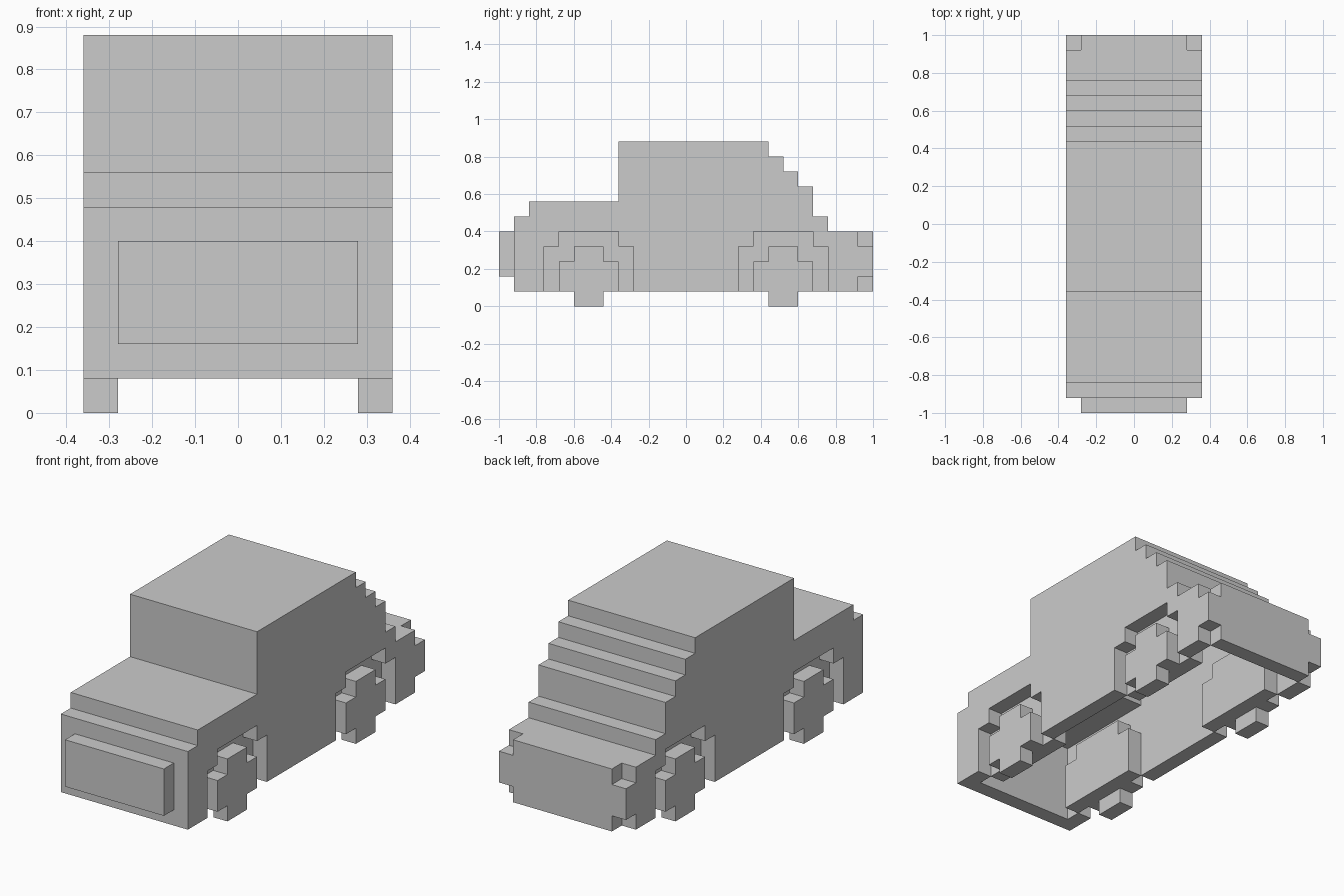
import bpy
import bmesh

U = 0.08           # one block
HALF = 0.36        # half of the body width
INNER = HALF - U   # inside of the side walls

cube = bpy.data.objects.get("Cube")
if cube:
    bpy.data.objects.remove(cube, do_unlink=True)

grey = bpy.data.materials.new("light grey")
grey.use_nodes = True
grey.diffuse_color = (0.6, 0.6, 0.6, 1)
grey.node_tree.nodes["Principled BSDF"].inputs["Base Color"].default_value = (0.6, 0.6, 0.6, 1)


def extrude(name, profile, x0, x1):
    """Extrude a side profile of (y, z) points from x0 to x1."""
    bm = bmesh.new()
    face = bm.faces.new([bm.verts.new((x0, y, z)) for y, z in profile])
    moved = bmesh.ops.extrude_face_region(bm, geom=[face])["geom"]
    verts = [v for v in moved if isinstance(v, bmesh.types.BMVert)]
    bmesh.ops.translate(bm, verts=verts, vec=(x1 - x0, 0, 0))
    bmesh.ops.recalc_face_normals(bm, faces=bm.faces)
    mesh = bpy.data.meshes.new(name)
    bm.to_mesh(mesh)
    bm.free()
    mesh.materials.append(grey)
    obj = bpy.data.objects.new(name, mesh)
    bpy.context.collection.objects.link(obj)
    return obj


def rect(y0, y1, z0, z1):
    return [(y0, z0), (y0, z1), (y1, z1), (y1, z0)]


def stairs(columns):
    """Stepped outline over (start, end, height) columns."""
    points = []
    for y0, y1, z in columns:
        points += [(y0, z), (y1, z)]
    return points


def arch(y):
    """Stepped wheel arch around y, open at the bottom."""
    return [(y - 3 * U, U), (y - 3 * U, 4 * U), (y - 2 * U, 4 * U), (y - 2 * U, 5 * U),
            (y + 2 * U, 5 * U), (y + 2 * U, 4 * U), (y + 3 * U, 4 * U), (y + 3 * U, U)]


def wheel(y):
    """Round block wheel: a square with its corners cut out."""
    a, b, c = U, 2 * U, 2 * U
    return [(y + p, c + q) for p, q in
            [(-a, -b), (-a, -a), (-b, -a), (-b, a), (-a, a), (-a, b),
             (a, b), (a, a), (b, a), (b, -a), (a, -a), (a, -b)]]


# Hood, roof and stepped back
steps = [(-0.92, -0.84, 0.48), (-0.84, -0.36, 0.56), (-0.36, 0.44, 0.88),
         (0.44, 0.52, 0.80), (0.52, 0.60, 0.72), (0.60, 0.68, 0.64), (0.68, 0.76, 0.48)]
top = stairs(steps)
axles = {"front": -0.52, "rear": 0.52}

# Side walls with the wheel arches and the tail tabs cut into their outline
tail = [(0.76, 0.40), (0.92, 0.40), (0.92, 0.32), (1, 0.32), (1, 0.16), (0.92, 0.16), (0.92, U)]
wall = [(-0.92, U)] + top + tail + arch(axles["rear"])[::-1] + arch(axles["front"])[::-1]

for side, s in (("left", 1), ("right", -1)):
    extrude(side + "_side_wall", wall, s * INNER, s * HALF)
    for end, y in axles.items():
        extrude(f"{end}_{side}_wheel", wheel(y), s * INNER, s * HALF)
        extrude(f"{end}_{side}_arch_lining", arch(y), s * (INNER - U), s * INNER)

# Hollow shell between the side walls, one block thick
inside = stairs([(-0.84, -0.28, 0.48), (-0.28, 0.36, 0.80), (0.36, 0.44, 0.72),
                 (0.44, 0.52, 0.64), (0.52, 0.60, 0.56), (0.60, 0.68, 0.40),
                 (0.68, 0.92, 0.32)])
shell = ([(-0.92, U)] + top + [(0.76, 0.40), (1, 0.40), (1, U), (0.92, U)]
         + inside[::-1] + [(-0.84, U)])
extrude("body_shell", shell, -INNER, INNER)

# Grille block on the nose
extrude("grille", rect(-1, -0.92, 0.16, 0.40), -INNER, INNER)
